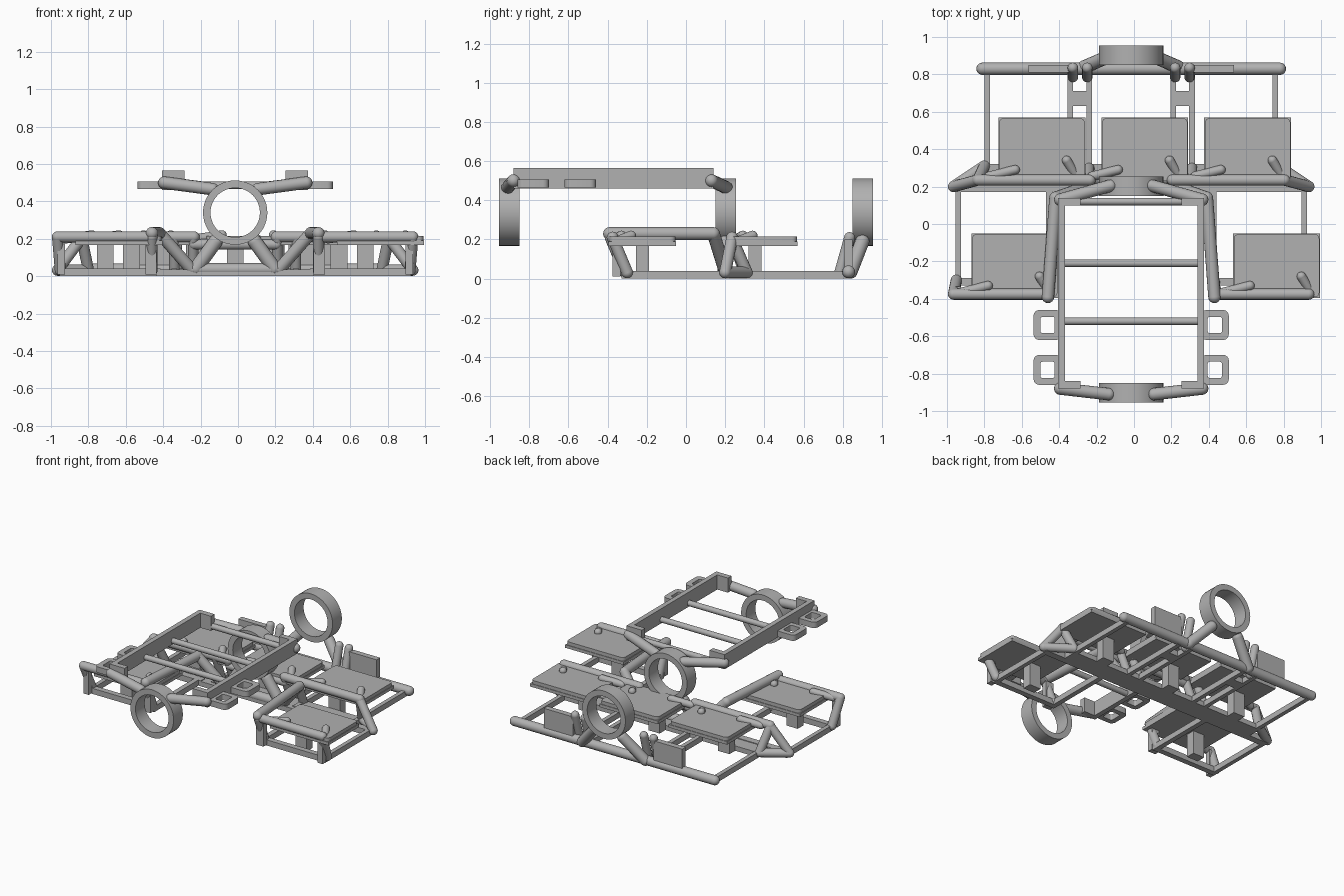
import bpy, bmesh, math
from mathutils import Vector, Matrix

if "Cube" in bpy.data.objects:
    bpy.data.objects.remove(bpy.data.objects["Cube"])

steel = bpy.data.materials.new("grey_steel")
steel.diffuse_color = (0.44, 0.44, 0.44, 1)
steel.use_nodes = True
steel.node_tree.nodes["Principled BSDF"].inputs["Base Color"].default_value = steel.diffuse_color
CX = -0.015  # mirror plane of the frame


def finish(name, bm):
    bmesh.ops.recalc_face_normals(bm, faces=bm.faces)
    me = bpy.data.meshes.new(name)
    bm.to_mesh(me)
    bm.free()
    me.materials.append(steel)
    ob = bpy.data.objects.new(name, me)
    bpy.context.collection.objects.link(ob)
    return ob


def box(name, x0, x1, y0, y1, z0, z1, round_r=0):
    bm = bmesh.new()
    m = Matrix.Translation(((x0 + x1) / 2, (y0 + y1) / 2, (z0 + z1) / 2))
    m = m @ Matrix.Diagonal((x1 - x0, y1 - y0, z1 - z0, 1))
    bmesh.ops.create_cube(bm, size=1, matrix=m)
    if round_r:
        ed = [e for e in bm.edges if abs(e.verts[0].co.z - e.verts[1].co.z) > 1e-4]
        bmesh.ops.bevel(bm, geom=ed, offset=round_r, segments=4, profile=0.5, affect='EDGES')
    return finish(name, bm)


def tube(name, r, *pts):
    """Round tube through the points, with ball joints and ends."""
    bm = bmesh.new()
    pts = [Vector(p) for p in pts]
    for p in pts:
        bmesh.ops.create_uvsphere(bm, u_segments=16, v_segments=8, radius=r, matrix=Matrix.Translation(p))
    for a, b in zip(pts, pts[1:]):
        d = b - a
        m = Matrix.Translation((a + b) / 2) @ d.to_track_quat('Z', 'Y').to_matrix().to_4x4()
        bmesh.ops.create_cone(bm, cap_ends=False, segments=16, radius1=r, radius2=r,
                              depth=d.length, matrix=m)
    return finish(name, bm)


def ring(name, y0, y1):
    bm = bmesh.new()
    n, loops = 48, []
    for r, y in ((0.172, y0), (0.172, y1), (0.132, y1), (0.132, y0)):
        loops.append([bm.verts.new((CX + r * math.cos(2 * math.pi * i / n), y,
                                    0.34 + r * math.sin(2 * math.pi * i / n))) for i in range(n)])
    for k in range(4):
        a, b = loops[k], loops[(k + 1) % 4]
        for i in range(n):
            j = (i + 1) % n
            bm.faces.new((a[i], a[j], b[j], b[i]))
    finish(name, bm)


def handle(name, s, y0, y1):
    """Rounded square loop on the side of the upper frame."""
    bm = bmesh.new()
    xc, yc = CX + s * 0.447, (y0 + y1) / 2
    loops = []
    for hx, hy, r, z in ((0.075, 0.08, 0.03, 0.465), (0.075, 0.08, 0.03, 0.507),
                         (0.038, 0.044, 0.012, 0.507), (0.038, 0.044, 0.012, 0.465)):
        lp = []
        for q, (sx, sy) in enumerate(((1, 1), (-1, 1), (-1, -1), (1, -1))):
            for k in range(5):
                a = math.pi / 2 * (q + k / 4)
                lp.append(bm.verts.new((xc + sx * (hx - r) + r * math.cos(a),
                                        yc + sy * (hy - r) + r * math.sin(a), z)))
        loops.append(lp)
    for k in range(4):
        a, b = loops[k], loops[(k + 1) % 4]
        for i in range(20):
            j = (i + 1) % 20
            bm.faces.new((a[i], a[j], b[j], b[i]))
    finish(name, bm)


# Three mounting rings
for name, y0 in (("front_ring", -0.955), ("middle_ring", 0.15), ("back_ring", 0.85)):
    ring(name, y0, y0 + 0.105)

# Upper frame: cross bars
for y in (0.12, -0.21, -0.52):
    tube("cross_bar", 0.02, (CX - 0.37, y, 0.485), (CX + 0.37, y, 0.485))

# Mirrored parts
for s in (-1, 1):
    def X(d):
        return CX + s * d

    def mbox(name, a, b, *rest):
        return box(name, min(X(a), X(b)), max(X(a), X(b)), *rest)

    # Upper frame: side rails, corner gussets, handles, ring arms
    mbox("upper_side_rail", 0.355, 0.39, -0.88, 0.14, 0.46, 0.565)
    mbox("upper_front_corner", 0.27, 0.39, -0.88, -0.84, 0.46, 0.565)
    mbox("upper_back_corner", 0.27, 0.39, 0.10, 0.14, 0.46, 0.565)
    for y0 in (-0.62, -0.86):
        handle("side_handle", s, y0, y0 + 0.16)
    tube("front_ring_arm", 0.033, (X(0.38), -0.88, 0.5), (X(0.12), -0.91, 0.465))
    tube("middle_ring_arm", 0.033, (X(0.38), 0.13, 0.5), (X(0.11), 0.205, 0.465))
    # Ring struts rising from the floor
    tube("middle_ring_strut", 0.038, (X(0.21), 0.2, 0.04), (X(0.105), 0.2, 0.185))
    tube("back_ring_strut", 0.036, (X(0.25), 0.84, 0.036), (X(0.11), 0.9, 0.19))
    # Bent long tube along each side
    tube("side_tube", 0.033, (X(0.445), -0.39, 0.23), (X(0.405), 0.14, 0.23), (X(0.235), 0.2, 0.037),
         (X(0), 0.2, 0.037))
    # Floor rails
    mbox("outer_back_rail", 0.755, 0.785, 0.2, 0.83, 0, 0.04)
    mbox("inner_back_rail", 0.21, 0.24, 0.2, 0.83, 0, 0.04)
    mbox("second_back_rail", 0.31, 0.34, 0.2, 0.83, 0, 0.04)
    mbox("rail_bridge", 0.21, 0.34, 0.63, 0.71, 0, 0.04)
    mbox("outer_front_rail", 0.91, 0.94, -0.33, 0.2, 0, 0.04)
    mbox("inner_front_rail", 0.42, 0.455, -0.33, 0.2, 0, 0.04)
    mbox("front_floor_strip", 0.42, 0.94, -0.33, -0.29, 0, 0.04)
    mbox("middle_floor_strip", 0.4, 0.94, 0.17, 0.22, 0, 0.04)
    # Front row: tray tube, slanted legs, posts
    tube("front_tray_tube", 0.03, (X(0.95), -0.375, 0.21), (X(0.445), -0.375, 0.21))
    tube("front_outer_leg", 0.03, (X(0.95), -0.375, 0.21), (X(0.935), -0.3, 0.032))
    tube("front_inner_leg", 0.03, (X(0.445), -0.385, 0.21), (X(0.445), -0.31, 0.032))
    mbox("front_outer_post", 0.91, 0.95, -0.375, -0.335, 0.01, 0.19)
    mbox("front_inner_post", 0.42, 0.48, -0.375, -0.335, 0.01, 0.19)
    mbox("front_tray_support", 0.65, 0.74, -0.255, -0.19, 0.0, 0.18)
    # Middle row: splayed end legs and floor corner tube
    tube("middle_end_legs", 0.03, (X(0.95), 0.2, 0.032), (X(0.82), 0.235, 0.205),
         (X(0.785), 0.31, 0.032), (X(0.95), 0.2, 0.032))
    for d in (0.325, 0.225):
        tube("middle_inner_leg", 0.028, (X(d), 0.235, 0.2), (X(d), 0.3, 0.032))
    tube("middle_tray_tube", 0.03, (X(0.82), 0.235, 0.21), (X(0.22), 0.235, 0.21))
    mbox("middle_tray_support", 0.51, 0.6, 0.32, 0.385, 0.0, 0.18)
    # Upright panels at the back with two pegs each
    mbox("back_panel", 0.32, 0.55, 0.81, 0.85, 0.03, 0.2)
    for d in (0.235, 0.312):
        tube("back_peg", 0.028, (X(d), 0.785, 0.032), (X(d), 0.835, 0.21))

# Centre pieces on the floor
tube("back_floor_tube", 0.033, (CX - 0.795, 0.83, 0.035), (CX + 0.795, 0.83, 0.035))
tube("centre_tray_tube", 0.028, (CX - 0.22, 0.24, 0.17), (CX + 0.22, 0.24, 0.17))
box("centre_floor_plate", CX - 0.785, CX + 0.785, 0.17, 0.32, 0, 0.035)
box("centre_tray_support", -0.06, 0.03, 0.32, 0.385, 0.0, 0.18)

# Five trays, each with a base plate, a rounded top and two pegs
for x0, y0 in ((-0.725, 0.225), (-0.175, 0.225), (0.375, 0.225), (-0.87, -0.395), (0.53, -0.395)):
    y1 = y0 + 0.345
    box("tray_base", x0, x0 + 0.465, y0, y1, 0.168, 0.19)
    box("tray_top", x0 + 0.004, x0 + 0.461, y0 + 0.004, y1 - 0.004, 0.19, 0.215, 0.025)
    tube("tray_long_peg", 0.025, (x0 - 0.05, y0 + 0.03, 0.2), (x0 + 0.09, y0 + 0.065, 0.22))
    tube("tray_short_peg", 0.025, (x0 + 0.41, y0 + 0.04, 0.19), (x0 + 0.365, y0 + 0.115, 0.22))

# Smooth the round parts, keep hard edges
bpy.ops.object.select_all(action='SELECT')
bpy.context.view_layer.objects.active = bpy.context.selected_objects[0]
bpy.ops.object.shade_smooth_by_angle(angle=math.radians(35))
